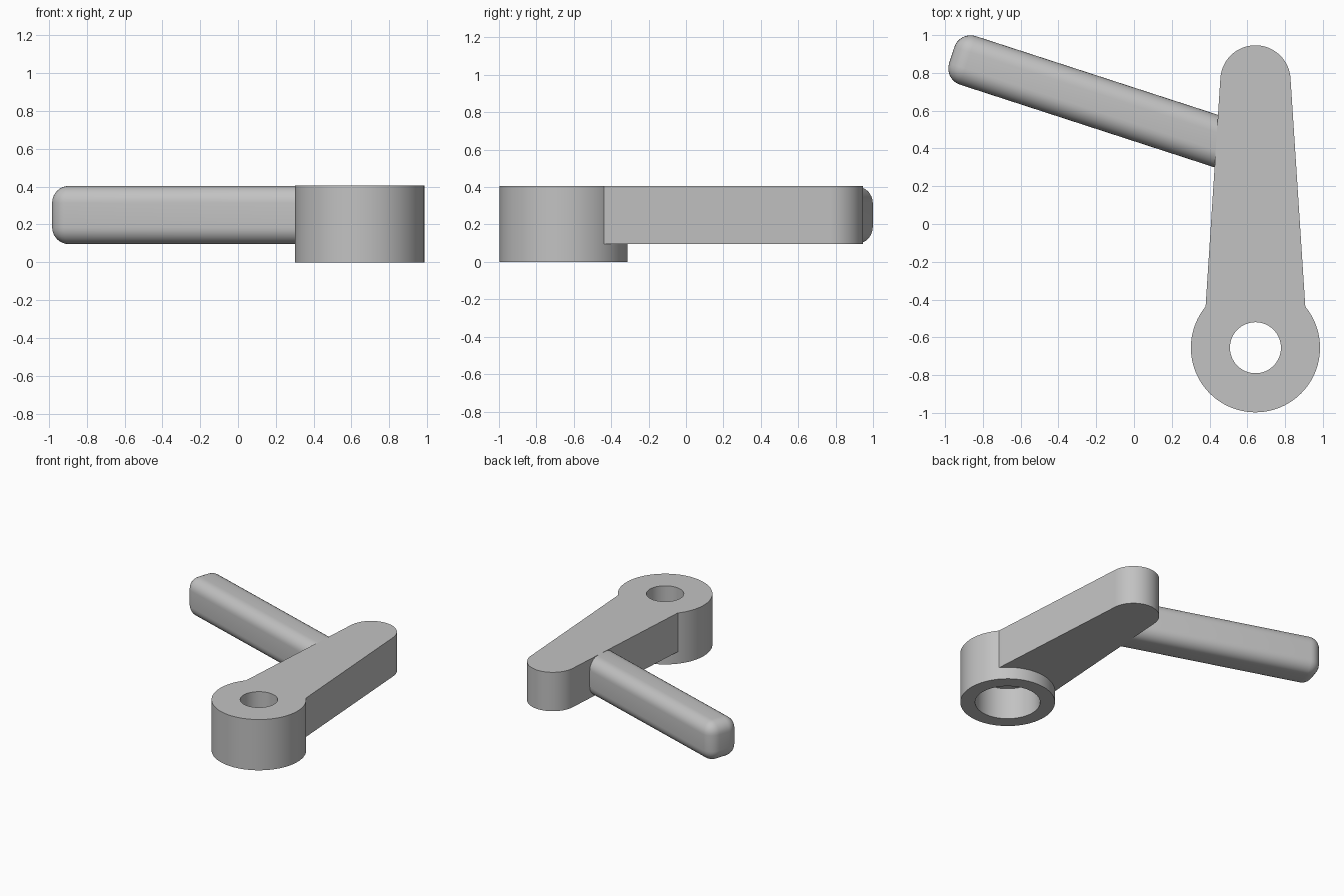
import bpy, bmesh
from math import pi, cos, sin, radians
from mathutils import Vector, Matrix

old = bpy.data.objects.get("Cube")
if old:
    bpy.data.objects.remove(old, do_unlink=True)

grey = bpy.data.materials.new("plain grey")
grey.use_nodes = True
colour = (0.54, 0.54, 0.54, 1)
grey.diffuse_color = colour
grey.node_tree.nodes["Principled BSDF"].inputs["Base Color"].default_value = colour

HUB = Vector((0.643, -0.655))
TOP, ARM_BOTTOM = 0.405, 0.095


def prism(name, outline, low, high):
    """Extrude a flat outline between two heights."""
    bm = bmesh.new()
    face = bm.faces.new([bm.verts.new((x, y, low)) for x, y in outline])
    moved = bmesh.ops.extrude_face_region(bm, geom=[face])["geom"]
    verts = [v for v in moved if isinstance(v, bmesh.types.BMVert)]
    bmesh.ops.translate(bm, verts=verts, vec=(0, 0, high - low))
    bmesh.ops.recalc_face_normals(bm, faces=bm.faces)
    return finish(name, bm)


def finish(name, bm):
    mesh = bpy.data.meshes.new(name)
    bm.to_mesh(mesh)
    bm.free()
    mesh.materials.append(grey)
    obj = bpy.data.objects.new(name, mesh)
    bpy.context.collection.objects.link(obj)
    return obj


def arc(centre, radius, start, end, steps):
    return [(centre[0] + radius * cos(start + (end - start) * i / steps),
             centre[1] + radius * sin(start + (end - start) * i / steps))
            for i in range(steps + 1)]


def disc(name, radius, low, high):
    return prism(name, arc(HUB, radius, 0, 2 * pi, 96)[:-1], low, high)


def activate(obj):
    bpy.ops.object.select_all(action='DESELECT')
    obj.select_set(True)
    bpy.context.view_layer.objects.active = obj


def combine(obj, other, operation):
    mod = obj.modifiers.new(operation.title(), 'BOOLEAN')
    mod.operation, mod.solver, mod.object = operation, 'EXACT', other
    activate(obj)
    bpy.ops.object.modifier_apply(modifier=mod.name)
    bpy.data.objects.remove(other, do_unlink=True)


# Tapered arm with a round tip, joined to the hub
taper = radians(3.8)
tip = arc((HUB.x, 0.76), 0.186, taper, pi - taper, 48)
root = [(HUB.x - 0.268, -0.5), (HUB.x + 0.268, -0.5)]
body = disc("hub_and_arm", 0.342, 0, TOP)
combine(body, prism("arm", tip + root, ARM_BOTTOM, TOP), 'UNION')

# Through hole and wider bore from below
combine(body, disc("hole_cutter", 0.135, -0.1, TOP + 0.1), 'DIFFERENCE')
combine(body, disc("bore_cutter", 0.235, -0.1, 0.25), 'DIFFERENCE')

# Rounded handle bar, set into the side of the arm
length, width, height = 1.61, 0.27, TOP - ARM_BOTTOM - 0.002
bm = bmesh.new()
bmesh.ops.create_cube(bm, size=1)
bmesh.ops.scale(bm, verts=bm.verts, vec=(length, width, height))
bmesh.ops.bevel(bm, geom=bm.edges[:], offset=0.09, segments=8,
                profile=0.5, affect='EDGES')
bmesh.ops.translate(bm, verts=bm.verts, vec=(length / 2, 0, 0))
bmesh.ops.rotate(bm, verts=bm.verts, matrix=Matrix.Rotation(radians(-18), 3, 'Z'))
bmesh.ops.translate(bm, verts=bm.verts,
                    vec=(-0.965, 0.894, (TOP + ARM_BOTTOM) / 2))
handle = finish("handle", bm)

for obj in (body, handle):
    activate(obj)
    bpy.ops.object.shade_smooth_by_angle(angle=radians(30))
